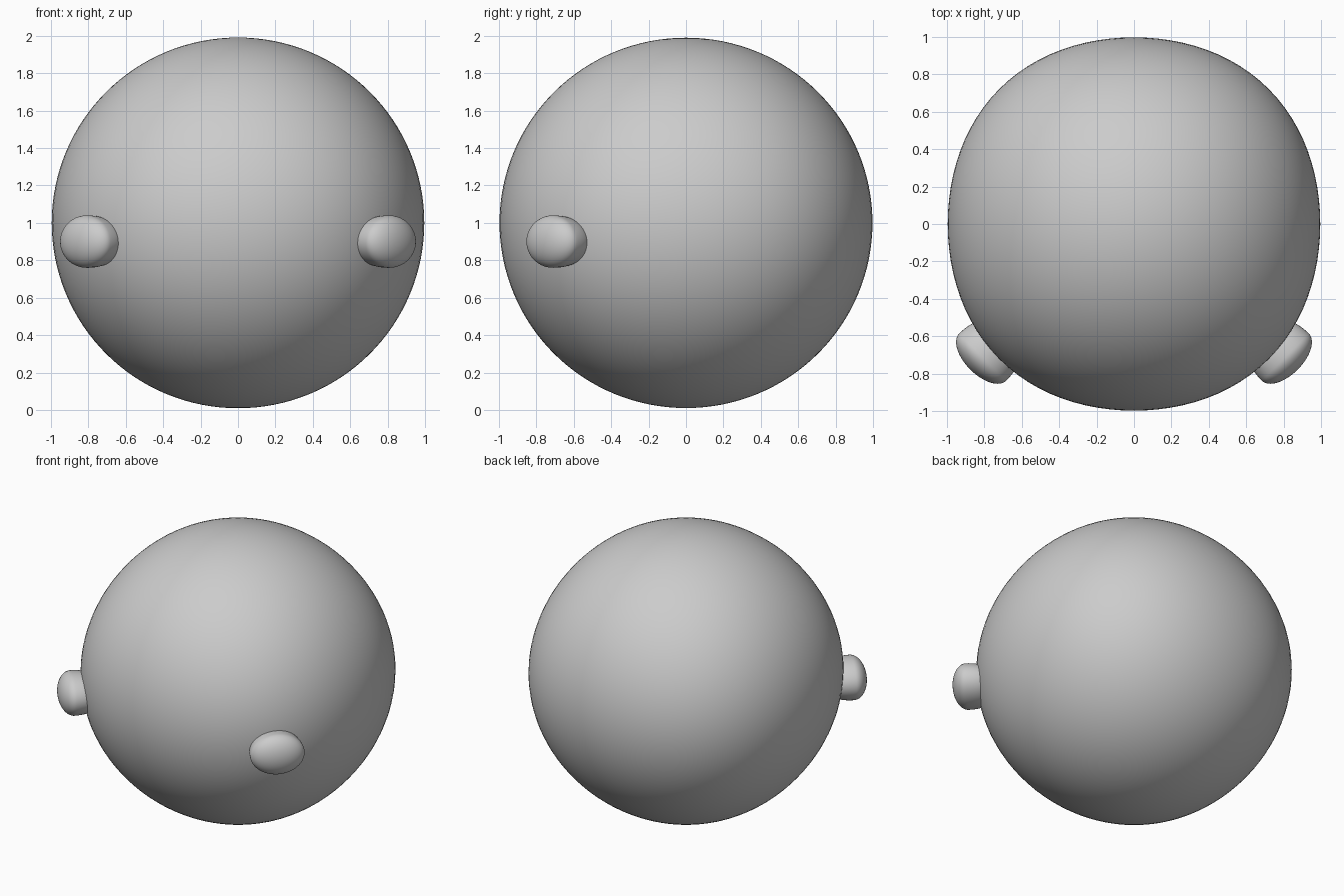
import bpy, bmesh, math
from mathutils import Vector, Matrix

if "Cube" in bpy.data.objects:
    bpy.data.objects.remove(bpy.data.objects["Cube"])


def make_object(name, bm):
    mesh = bpy.data.meshes.new(name)
    bm.to_mesh(mesh)
    bm.free()
    for p in mesh.polygons:
        p.use_smooth = True
    ob = bpy.data.objects.new(name, mesh)
    bpy.context.collection.objects.link(ob)
    return ob


# Body: round ball, slightly fuller along the four horizontal diagonals
bm = bmesh.new()
bmesh.ops.create_uvsphere(bm, u_segments=96, v_segments=64, radius=1)
for v in bm.verts:
    phi = math.atan2(v.co.y, v.co.x)
    flat = 1 - v.co.z ** 2
    bulge = 1 + 0.023 * math.sin(2 * phi) ** 2 * flat
    v.co = Vector((v.co.x * bulge * 0.995, v.co.y * bulge * 0.997,
                   1.0 + v.co.z * 0.99))
make_object("ball_body", bm)


# Knobs: flattened domes on the two front corners, sunk into the body
def knob(name, side):
    bm = bmesh.new()
    bmesh.ops.create_uvsphere(bm, u_segments=48, v_segments=32, radius=1)
    for v in bm.verts:
        # local z points out of the ball, the inner half is nearly straight
        depth = 0.094 if v.co.z > 0 else 0.16
        if v.co.z < 0:
            r = math.hypot(v.co.x, v.co.y)
            if r > 1e-6:
                k = r ** 0.4 / r
                v.co.x *= k
                v.co.y *= k
        v.co = Vector((v.co.x * 0.178, v.co.y * 0.14, v.co.z * depth))
    out = Vector((side, -1, 0)).normalized()
    up = Vector((0, 0, 1))
    across = up.cross(out)
    rot = Matrix((across, up, out)).transposed().to_4x4()
    bm.transform(Matrix.Translation((side * 0.808, -0.711, 0.9)) @ rot)
    bmesh.ops.recalc_face_normals(bm, faces=bm.faces)
    return make_object(name, bm)


knob("left_knob", -1)
knob("right_knob", 1)
